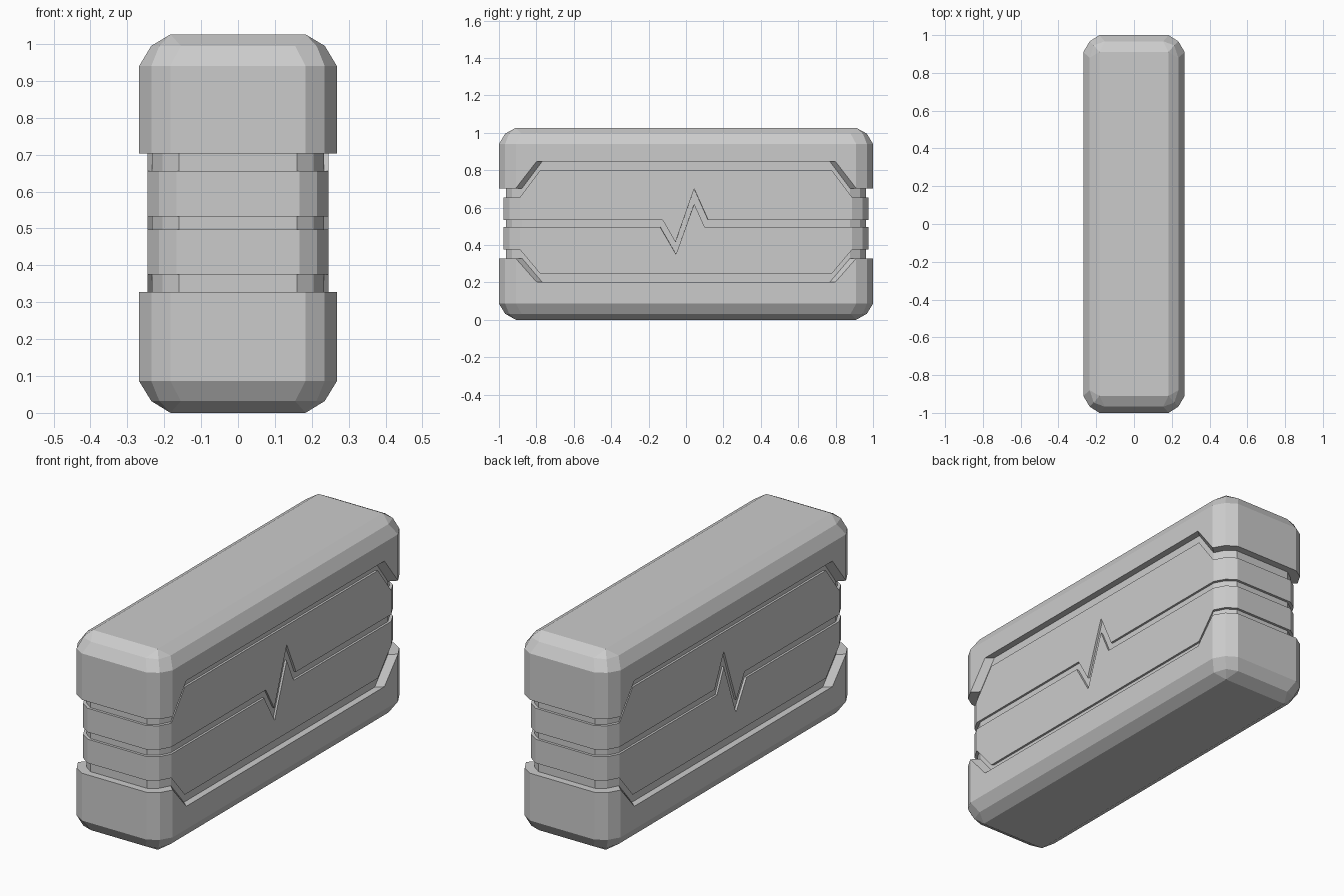
import bpy, bmesh

if "Cube" in bpy.data.objects:
    bpy.data.objects.remove(bpy.data.objects["Cube"])

# Edge curves along the long side: (y, z) points, constant beyond their ends
CAP_TOP = [(-.91, .703), (-.8, .845), (.8, .845), (.91, .703)]
PLATE_TOP = [(-.91, .655), (-.8, .798), (.8, .798), (.91, .655)]
PULSE_UP = [(-.128, .533), (-.058, .415), (.045, .70), (.122, .533)]
PULSE_LOW = [(-.143, .497), (-.055, .35), (.045, .62), (.102, .497)]
PLATE_LOW = [(-.91, .375), (-.8, .248), (.8, .248), (.91, .375)]
CAP_LOW = [(-.91, .328), (-.8, .203), (.8, .203), (.91, .328)]
CURVES = [CAP_TOP, PLATE_TOP, PULSE_UP, PULSE_LOW, PLATE_LOW, CAP_LOW]
BREAKS = sorted({y for c in CURVES for y, z in c if abs(y) < .9})

# Corner cross-sections in plan: end of front edge, chamfer middle, start of side
FULL = [(.183, 1), (.235, .967), (.268, .91)]
MID = [(.155, .967), (.213, .946), (.235, .88)]
FLAT = [(.183, .91)] * 3


def height(curve, y):
    if not isinstance(curve, list):
        return curve
    if y <= curve[0][0]:
        return curve[0][1]
    for (y0, z0), (y1, z1) in zip(curve, curve[1:]):
        if y <= y1:
            return z0 + (z1 - z0) * (y - y0) / (y1 - y0)
    return curve[-1][1]


def row(corner, curve, sx=1, sy=1):
    """Half outline running from the front centre round +x to the back centre."""
    pts = [(0, -corner[0][1])] + [(x, -y) for x, y in corner]
    pts += [(corner[2][0], y) for y in BREAKS]
    pts += list(reversed(corner)) + [(0, corner[0][1])]
    return [(x * sx, y * sy, height(curve, y)) for x, y in pts]


def plate(curve):
    return row(FULL, curve, .914, .976)


def groove(curve):
    return row(FULL, curve, .872, .963)


def loft(name, rows, bottom=False, top=False):
    bm = bmesh.new()
    vs = [[bm.verts.new(p) for p in r] for r in rows]
    for a, b in zip(vs, vs[1:]):
        for i in range(len(a) - 1):
            bm.faces.new((a[i], a[i + 1], b[i + 1], b[i]))
    if bottom:
        bm.faces.new(vs[0][::-1])
    if top:
        bm.faces.new(vs[-1])
    bmesh.ops.remove_doubles(bm, verts=bm.verts, dist=.0005)
    me = bpy.data.meshes.new(name)
    bm.to_mesh(me)
    bm.free()
    ob = bpy.data.objects.new(name, me)
    bpy.context.collection.objects.link(ob)
    ob.modifiers.new("mirror", 'MIRROR').use_axis[0] = True


# Chamfered top and bottom shells with stepped rims
loft("top_shell", [groove(CAP_TOP), row(FULL, CAP_TOP), row(FULL, .94),
                   row(MID, .995), row(FLAT, 1.026)], top=True)
loft("bottom_shell", [row(FLAT, 0), row(MID, .032), row(FULL, .086),
                      row(FULL, CAP_LOW), groove(CAP_LOW)], bottom=True)

# Raised wraparound plates, split by the pulse-line groove
for name, lo, hi in (("upper_plate", PULSE_UP, PLATE_TOP),
                     ("lower_plate", PLATE_LOW, PULSE_LOW)):
    loft(name, [groove(lo), plate(lo), plate(hi), groove(hi)])

# Inner core that forms the groove floors
loft("groove_core", [groove(.15), groove(.9)], bottom=True, top=True)
